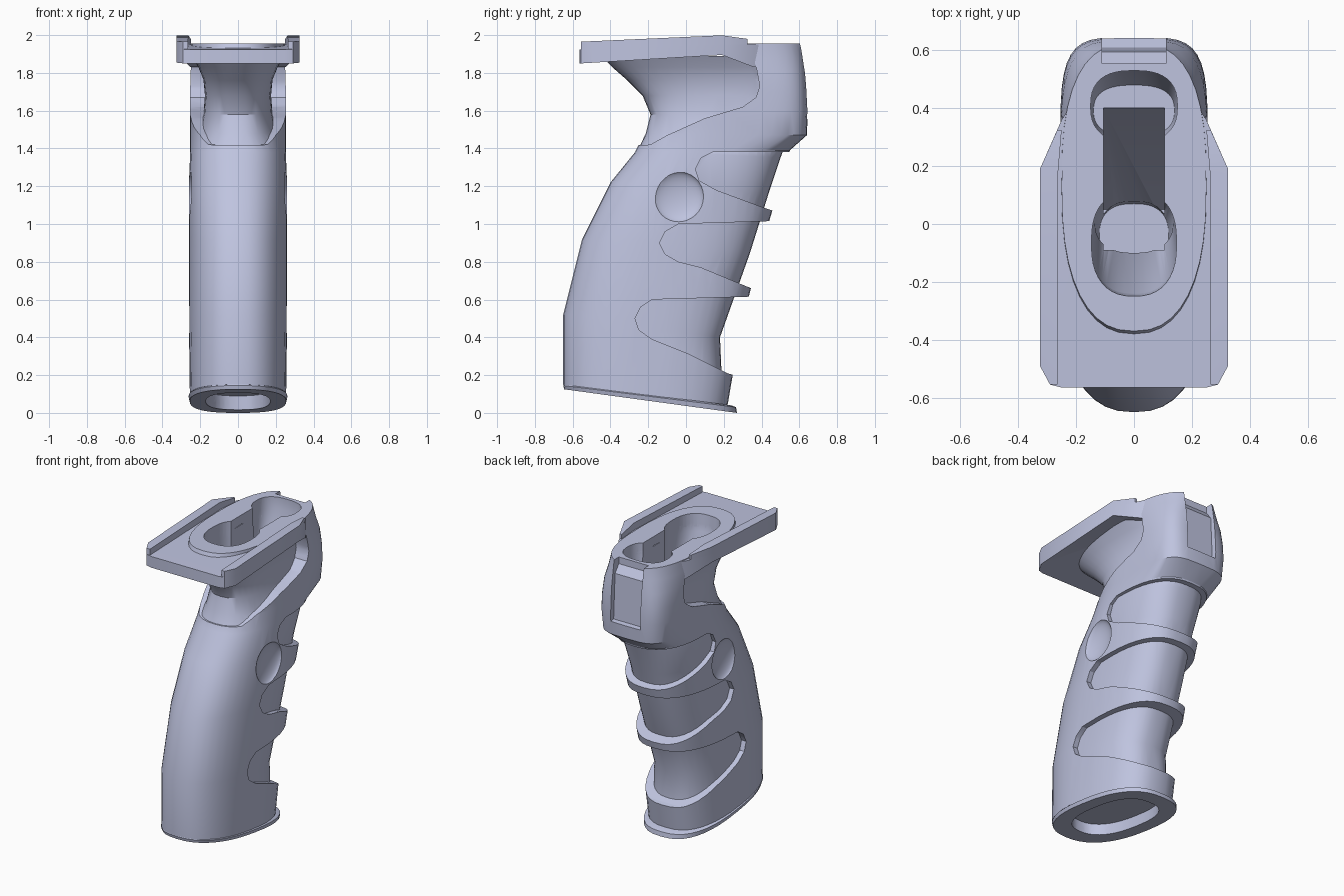
import bpy, bmesh, math
from mathutils import Matrix

cube = bpy.data.objects.get("Cube")
if cube:
    bpy.data.objects.remove(cube, do_unlink=True)

mat = bpy.data.materials.new("pale_blue_grey")
mat.use_nodes = True
COLOR = (0.52, 0.55, 0.74, 1)
mat.diffuse_color = COLOR
mat.node_tree.nodes["Principled BSDF"].inputs["Base Color"].default_value = COLOR


def finish(name, bm):
    bmesh.ops.recalc_face_normals(bm, faces=bm.faces[:])
    bmesh.ops.triangulate(bm, faces=bm.faces[:])
    if bm.calc_volume(signed=True) < 0:
        bmesh.ops.reverse_faces(bm, faces=bm.faces[:])
    me = bpy.data.meshes.new(name)
    bm.to_mesh(me)
    bm.free()
    me.materials.append(mat)
    ob = bpy.data.objects.new(name, me)
    bpy.context.collection.objects.link(ob)
    return ob


def stack(name, loops):
    """Closed skin through equal-length loops of points."""
    bm = bmesh.new()
    rows = [[bm.verts.new(p) for p in loop] for loop in loops]
    n = len(rows[0])
    for a, b in zip(rows, rows[1:]):
        for i in range(n):
            j = (i + 1) % n
            bm.faces.new((a[i], a[j], b[j], b[i]))
    bm.faces.new(rows[0][::-1])
    bm.faces.new(rows[-1])
    return finish(name, bm)


def loft(name, rings, n_front=2.4, n_back=2.6, seg=40):
    """Rings: front y, front z, back y, back z, half width, [back squareness]."""
    loops = []
    for yf, zf, yb, zb, w, *sq in rings:
        loop = []
        for i in range(seg):
            a = math.tau * i / seg
            c, s = math.cos(a), math.sin(a)
            e = 2 / ((sq[0] if sq else n_back) if s > 0 else n_front)
            t = math.copysign(abs(s) ** e, s) / 2 + 0.5
            x = math.copysign(abs(c) ** e, c) * w
            loop.append((x, yf + (yb - yf) * t, zf + (zb - zf) * t))
        loops.append(loop)
    return stack(name, loops)


def prism(name, profile, w=0.5):
    """Side profile of (y, z) points pushed across the width."""
    return stack(name, [[(x, y, z) for y, z in profile] for x in (-w, w)])


def slab(name, outline, bottom, top):
    return stack(name, [[(x, y, f(y)) for x, y in outline] for f in (bottom, top)])


def volume(me):
    bm = bmesh.new()
    bm.from_mesh(me)
    v = bm.calc_volume()
    bm.free()
    return v


def combine(ob, other, op="DIFFERENCE", drop=True):
    """Boolean with the first solver that gives a plausible solid."""
    before = volume(ob.data)
    for solver in ("MANIFOLD", "EXACT", "FLOAT"):
        m = ob.modifiers.new("cut", "BOOLEAN")
        m.operation, m.object, m.solver = op, other, solver
        dg = bpy.context.evaluated_depsgraph_get()
        dg.update()
        me = bpy.data.meshes.new_from_object(ob.evaluated_get(dg))
        ob.modifiers.clear()
        ratio = volume(me) / before
        good = 1 < ratio < 2 if op == "UNION" else 0.4 < ratio < 0.99999
        if good:
            ob.data = me
            break
    if drop:
        bpy.data.objects.remove(other, do_unlink=True)


# Outer grip body
grip = loft("grip", [
    (-.65, .15, .22, .04, .255), (-.65, .52, .29, .45, .26),
    (-.55, .92, .40, .88, .26), (-.40, 1.22, .49, 1.18, .26),
    (-.27, 1.38, .55, 1.39, .255), (-.22, 1.48, .64, 1.47, .255, 4),
    (-.20, 1.6, .645, 1.6, .255, 4.5), (-.24, 1.7, .64, 1.7, .255, 4.5),
    (-.32, 1.8, .635, 1.8, .255, 4), (-.40, 1.88, .63, 1.88, .252, 3.2),
    (-.37, 1.955, .625, 1.955, .25, 2.7)])

# Finger grooves and the side scoops under the plate
cuts = [
    [(.5, .62), (-.18, .6), (-.24, .56), (-.27, .5), (-.25, .44), (-.18, .39),
     (.02, .31), (.22, .21), (.5, .12)],
    [(.6, 1.02), (-.04, 1.0), (-.11, .96), (-.14, .9), (-.11, .84), (-.04, .8),
     (.08, .77), (.32, .67), (.6, .56)],
    [(.8, 1.38), (.14, 1.38), (.08, 1.35), (.05, 1.29), (.07, 1.23), (.16, 1.18),
     (.43, 1.08), (.8, .96)],
    [(-.7, 1.40), (-.19, 1.42), (-.1, 1.47), (.1, 1.56), (.3, 1.62), (.37, 1.67),
     (.39, 1.73), (.37, 1.84), (.33, 1.90), (-.7, 1.90)],
]
for profile in cuts:
    combine(grip, prism("groove_cutter", profile))

# Slimmer core that forms the groove floors and the neck
core = loft("core", [
    (-.60, .25, .19, .17, .225), (-.60, .5, .18, .4, .225),
    (-.50, .9, .34, .85, .228), (-.36, 1.2, .44, 1.17, .225),
    (-.255, 1.39, .50, 1.35, .238), (-.213, 1.48, .55, 1.48, .205),
    (-.188, 1.58, .56, 1.58, .183), (-.23, 1.68, .56, 1.68, .175),
    (-.31, 1.76, .56, 1.77, .183), (-.39, 1.83, .56, 1.83, .21),
    (-.45, 1.89, .56, 1.89, .245)])
combine(grip, core, "UNION")

# Round thumb dishes on both sides
for side in (-1, 1):
    bm = bmesh.new()
    bmesh.ops.create_uvsphere(bm, u_segments=32, v_segments=16, radius=1)
    bm.transform(Matrix.Translation((side * .266, -.04, 1.145))
                 @ Matrix.Diagonal((.045, .135, .135, 1)))
    combine(grip, finish("dish_cutter", bm))

# Stepped notch at the back of the block
combine(grip, prism("notch_cutter", [
    (.9, 1.52), (.61, 1.56), (.595, 1.86), (.555, 1.91), (.555, 2.2), (.9, 2.2)], .11))

# Mounting plate
half = [(.25, -.565), (.29, -.555), (.325, -.49), (.325, .19), (.25, .36), (.19, .45)]
plate = slab("mounting_plate", half + [(-x, y) for x, y in half[::-1]],
             lambda y: 1.83 if y > .3 else 1.85 + .06 * (y + .56),
             lambda y: min(1.95, 1.925 + .035 * (y + .56)))

# Raised side rails
rail = [(.265, -.555), (.29, -.555), (.325, -.49), (.325, .19), (.265, .325),
        (.25, .325), (.262, .18)]
rails = []
for side, name in ((-1, "right_rail"), (1, "left_rail")):
    rails.append(slab(name, [(side * x, y) for x, y in rail],
                      lambda y: 1.90 + .04 * (y + .56),
                      lambda y: 1.98 if y > .3 else 1.965 + .045 * (y + .56)))

# Screw well: front bore, rear bore and the sloping channel between
wells = [
    loft("front_bore", [(-.16, 1.0, .07, 1.0, .12), (-.10, 1.5, .11, 1.5, .135),
                        (-.24, 1.84, .11, 1.84, .147), (-.27, 2.2, .11, 2.2, .147)]),
    loft("rear_bore", [(.30, 1.72, .48, 1.72, .14), (.28, 1.88, .53, 1.88, .15),
                       (.28, 2.2, .53, 2.2, .15)]),
    prism("channel", [(-.09, 1.05), (.05, 1.05), (.40, 1.71), (.40, 2.2), (-.09, 2.2)], .105)]
for w in wells:
    combine(plate, w, drop=False)
    combine(grip, w)

# Base cap with an oval recess underneath
base = loft("base_cap", [(-.645, .155, .24, .04, .25), (-.65, .145, .265, .03, .262),
                         (-.645, .125, .27, .0, .255)])
recess = loft("recess_cutter", [(-.51, .03, .15, -.06, .17), (-.51, .18, .15, .09, .17)])
combine(base, recess, drop=False)
combine(grip, recess)

# Smooth shading with crisp creases
for ob in bpy.context.view_layer.objects:
    ob.select_set(False)
for ob in [grip, plate, base] + rails:
    ob.select_set(True)
    bpy.context.view_layer.objects.active = ob
bpy.ops.object.shade_smooth_by_angle(angle=math.radians(30))
